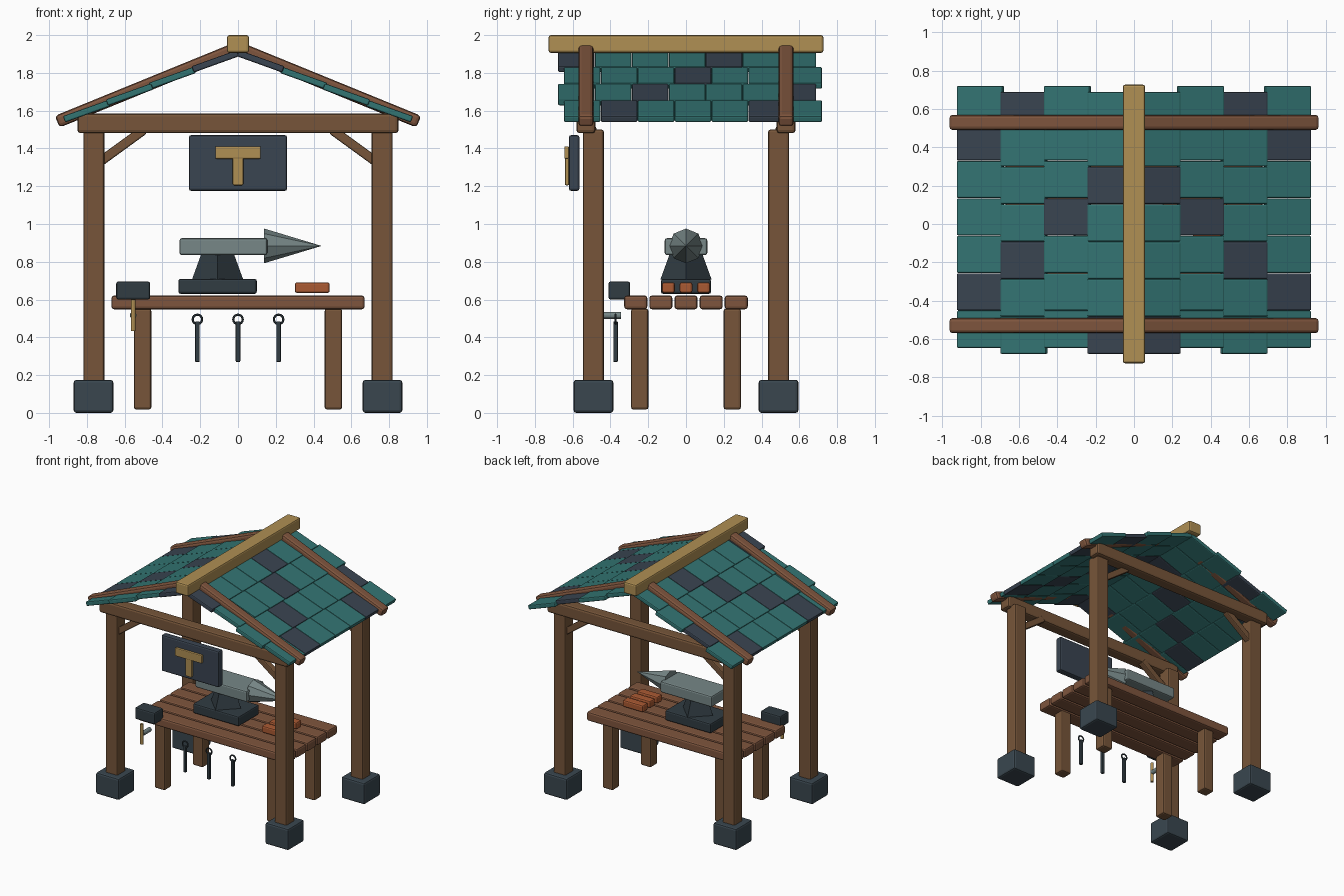
import bpy
from math import radians, tan, cos, pi

if "Cube" in bpy.data.objects:
    bpy.data.objects.remove(bpy.data.objects["Cube"])


def material(name, r, g, b):
    m = bpy.data.materials.new(name)
    m.diffuse_color = [(c / 255) ** 2.2 for c in (r, g, b)] + [1]
    m.use_nodes = True
    m.node_tree.nodes["Principled BSDF"].inputs["Base Color"].default_value = m.diffuse_color
    return m


WOOD = material("wood", 118, 86, 60)
PLANK = material("plank_wood", 126, 86, 64)
TEAL = material("teal_tile", 54, 116, 114)
SLATE = material("slate_tile", 60, 70, 82)
STONE = material("stone", 60, 72, 80)
IRON = material("iron", 52, 62, 68)
GOLD = material("pale_wood", 174, 142, 84)
STEEL = material("steel", 118, 134, 134)
COPPER = material("copper", 168, 90, 54)


def finish(name, mat, bevel=0):
    ob = bpy.context.object
    ob.name = name
    ob.data.materials.append(mat)
    if bevel:
        mod = ob.modifiers.new("bevel", 'BEVEL')
        mod.width = bevel
        mod.segments = 2
    return ob


def box(name, mat, loc, size, tilt=0, bevel=0.012):
    bpy.ops.mesh.primitive_cube_add(size=1, location=loc)
    ob = bpy.context.object
    ob.scale = size
    bpy.ops.object.transform_apply(location=False, rotation=False, scale=True)
    ob.rotation_euler.y = tilt
    return finish(name, mat, bevel)


def cone(name, mat, loc, sides, r1, r2, depth, rot=(0, 0, 0), bevel=0):
    bpy.ops.mesh.primitive_cone_add(vertices=sides, radius1=r1, radius2=r2,
                                    depth=depth, location=loc, rotation=rot)
    return finish(name, mat, bevel)


# Frame: footings, posts, braces, cross beams
for sy in (-1, 1):
    for sx in (-1, 1):
        box("footing", STONE, (sx * .765, sy * .49, .0875), (.21, .21, .175), bevel=.014)
        box("post", WOOD, (sx * .763, sy * .49, .82), (.11, .11, 1.36))
        box("brace", WOOD, (sx * .62, sy * .5, 1.41), (.3, .05, .05), sx * radians(36), .008)
    box("cross_beam", WOOD, (0, sy * .53, 1.533), (1.7, .1, .105), bevel=.016)

# Roof: ridge, rafters, four rows of staggered tiles per side
box("ridge_beam", GOLD, (0, 0, 1.953), (.116, 1.455, .094))
pitch, slope = radians(22.2), radians(21.2)
for s in (-1, 1):
    for y in (-.53, .53):
        box("rafter", PLANK, (s * .4785, y, 1.737), (.957 / cos(pitch), .08, .067),
            s * pitch, .018)
    for row in range(1, 5):
        x = .92 - .227 * (4 - row) - .119
        z = 1.908 - x * tan(slope)
        mid = .037 if row % 2 == 0 else .006
        for j in range(7):
            mat = SLATE if (row + j) % 4 == 1 else TEAL
            box("roof_tile", mat, (s * x, mid + (j - 3) * .1955, z),
                (.255, .194, .035), s * (slope - radians(1.5)), .008)

# Workbench
for i in range(5):
    box("bench_plank", PLANK, (0, (i - 2) * .133, .585), (1.34, .122, .073), bevel=.014)
for sx in (-1, 1):
    for sy in (-1, 1):
        box("bench_leg", WOOD, (sx * .505, sy * .245, .285), (.092, .092, .534))

# Anvil
box("anvil_base", IRON, (-.108, 0, .67), (.415, .265, .08))
cone("anvil_waist", IRON, (-.108, 0, .775), 4, .136, .085, .14)
box("anvil_body", STEEL, (-.077, 0, .88), (.465, .225, .09))
cone("anvil_horn", STEEL, (.29, 0, .884), 8, .092, 0, .305, (0, pi / 2, 0))

# Ingots
for y in (-.093, 0, .093):
    box("ingot", COPPER, (.393, y, .663), (.185, .068, .057))

# Bench vice: jaw, screw and handle
box("vice_jaw", IRON, (-.555, -.353, .648), (.18, .115, .096))
cone("vice_screw", STEEL, (-.555, -.392, .516), 12, .018, .018, .095, (pi / 2, 0, 0))
cone("vice_handle", GOLD, (-.555, -.447, .517), 12, .012, .012, .165)

# Hanging hooks
for x in (-.215, 0, .215):
    bpy.ops.mesh.primitive_torus_add(major_segments=16, minor_segments=6, major_radius=.025,
                                     minor_radius=.006, location=(x, -.373, .495),
                                     rotation=(pi / 2, 0, 0))
    finish("hook_ring", IRON)
    box("hook_rod", IRON, (x, -.373, .377), (.024, .024, .215), bevel=.005)

# Hanging sign with a hammer emblem
box("sign_board", SLATE, (0, -.592, 1.323), (.52, .056, .295))
box("emblem_head", GOLD, (0, -.632, 1.378), (.24, .024, .066), bevel=.006)
box("emblem_handle", GOLD, (0, -.63, 1.28), (.056, .022, .15), bevel=.006)
